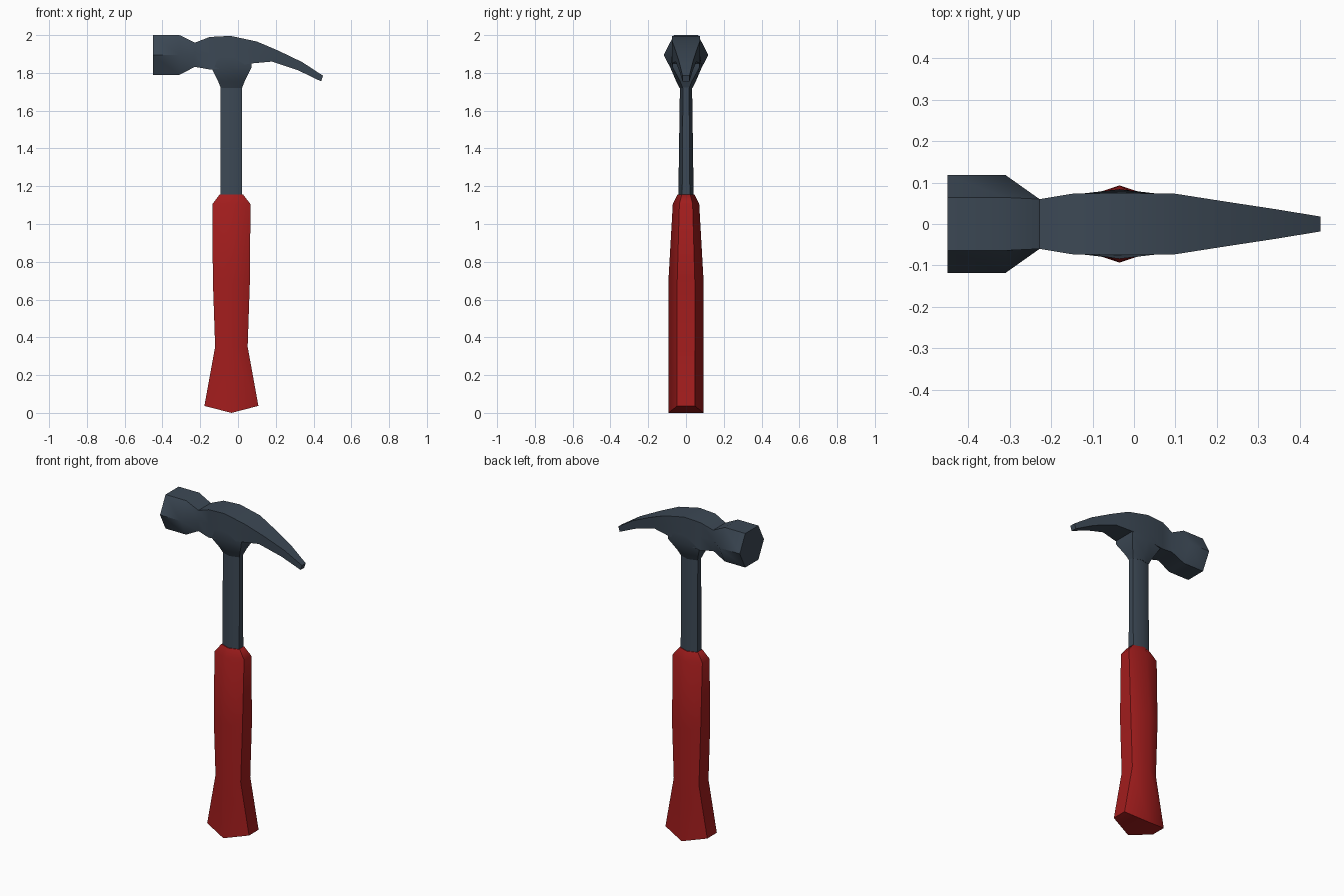
import bpy, bmesh, math

if "Cube" in bpy.data.objects:
    bpy.data.objects.remove(bpy.data.objects["Cube"])

CX = -0.035  # handle axis


def material(name, rgb):
    m = bpy.data.materials.new(name)
    m.diffuse_color = (*rgb, 1)
    m.use_nodes = True
    m.node_tree.nodes["Principled BSDF"].inputs["Base Color"].default_value = m.diffuse_color
    return m


steel = material("steel", (0.045, 0.065, 0.09))
red = material("red_rubber", (0.36, 0.012, 0.012))


def loft(name, rings, mat, angle):
    """Skin a row of six-point rings; each cap is two quads."""
    bm = bmesh.new()
    rows = [[bm.verts.new(p) for p in r] for r in rings]
    for a, b in zip(rows, rows[1:]):
        for i in range(6):
            j = (i + 1) % 6
            bm.faces.new((a[i], a[j], b[j], b[i]))
    for r in (rows[0], rows[-1]):
        bm.faces.new(r[0:4])
        bm.faces.new((r[3], r[4], r[5], r[0]))
    bmesh.ops.recalc_face_normals(bm, faces=bm.faces)
    me = bpy.data.meshes.new(name)
    bm.to_mesh(me)
    bm.free()
    me.materials.append(mat)
    ob = bpy.data.objects.new(name, me)
    bpy.context.collection.objects.link(ob)
    bpy.ops.object.select_all(action='DESELECT')
    ob.select_set(True)
    bpy.context.view_layer.objects.active = ob
    bpy.ops.object.shade_smooth_by_angle(angle=math.radians(angle))
    return ob


def handle_ring(z, a, h, side=0.5, lift=0.0):
    """Hexagon around the handle, pointed towards the front and back."""
    s = h * side
    return [(CX, h, z), (CX + a, s, z + lift), (CX + a, -s, z + lift),
            (CX, -h, z), (CX - a, -s, z + lift), (CX - a, s, z + lift)]


def head_ring(x, top, bot, y, ymid=None, xb=None):
    """Six-point section across the head: top, middle and bottom pairs."""
    ymid = y if ymid is None else ymid
    xb = x if xb is None else xb
    m, xm = (top + bot) / 2, (x + xb) / 2
    return [(xm, ymid, m), (x, y, top), (x, -y, top),
            (xm, -ymid, m), (xb, -y, bot), (xb, y, bot)]


# Head: hexagonal striking face, waist, body and curved claw
loft("head", [
    head_ring(-0.45, 2.0, 1.79, 0.064, 0.118),
    head_ring(-0.31, 2.0, 1.79, 0.064, 0.118),
    head_ring(-0.228, 1.96, 1.832, 0.06),
    head_ring(-0.15, 1.99, 1.818, 0.073),
    head_ring(-0.04, 1.996, 1.83, 0.075),
    head_ring(0.10, 1.966, 1.85, 0.073, xb=0.07),
    head_ring(0.215, 1.917, 1.86, 0.055, xb=0.18),
    head_ring(0.34, 1.857, 1.813, 0.036, xb=0.32),
    head_ring(0.45, 1.785, 1.755, 0.018, xb=0.44),
], steel, 45)

# Neck flaring from the shaft into the head
loft("neck", [
    handle_ring(1.72, 0.056, 0.034),
    handle_ring(1.755, 0.07, 0.052, 0.6),
    handle_ring(1.83, 0.107, 0.084, 0.85),
    handle_ring(1.91, 0.107, 0.072, 0.95),
], steel, 55)

# Shaft
loft("shaft", [
    handle_ring(1.12, 0.057, 0.041),
    handle_ring(1.74, 0.057, 0.032),
], steel, 55)

# Grip with flared, ridged butt
loft("grip", [
    handle_ring(0.0, 0.143, 0.093, lift=0.037),
    handle_ring(0.35, 0.086, 0.093),
    handle_ring(0.70, 0.098, 0.093),
    handle_ring(1.105, 0.101, 0.07),
    handle_ring(1.155, 0.063, 0.045),
], red, 55)
